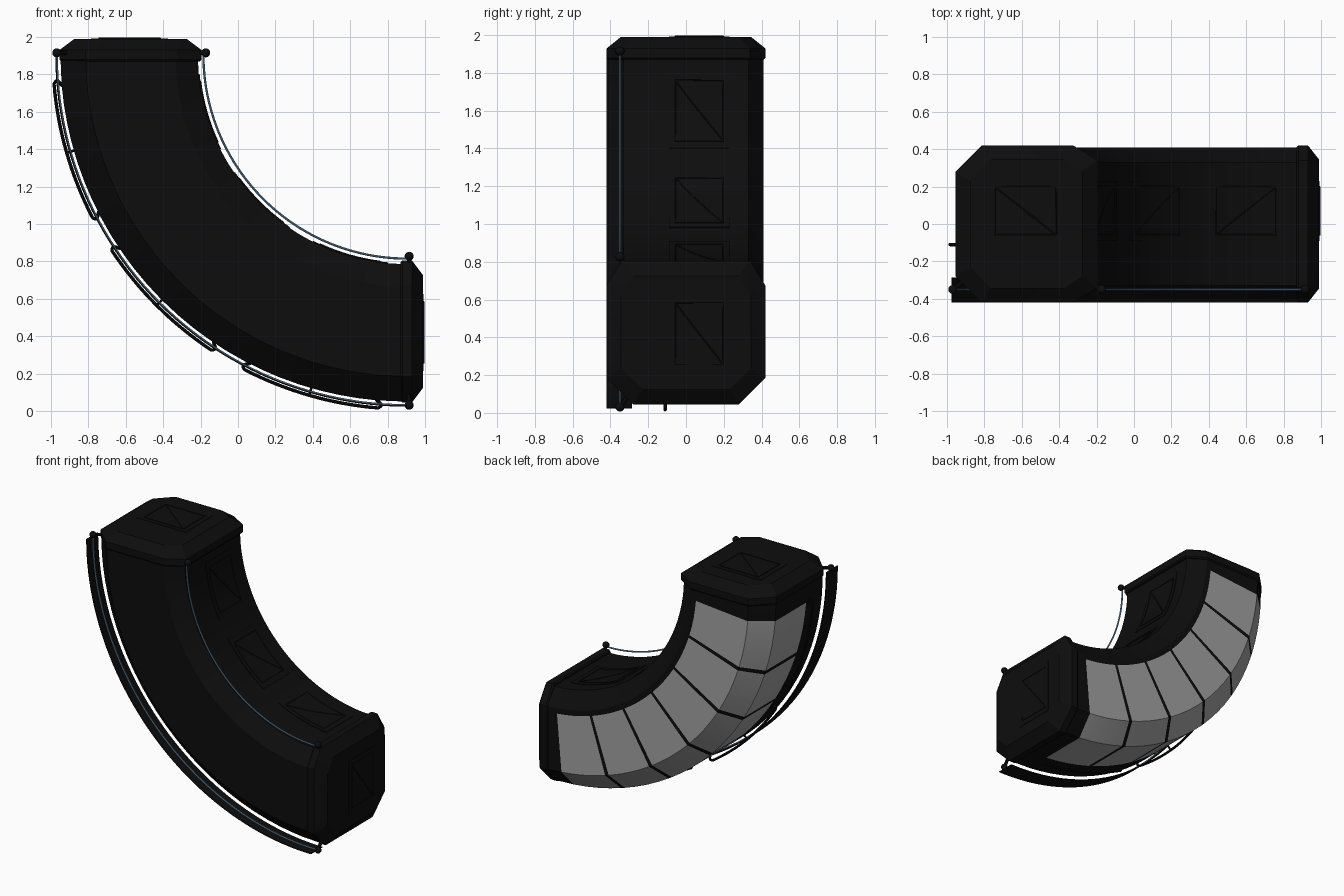
import bpy, bmesh, math
from mathutils import Vector

old = bpy.data.objects.get("Cube")
if old:
    bpy.data.objects.remove(old, do_unlink=True)


def material(name, rgb):
    m = bpy.data.materials.new(name)
    m.use_nodes = True
    m.diffuse_color = (*rgb, 1)
    m.node_tree.nodes["Principled BSDF"].inputs["Base Color"].default_value = (*rgb, 1)
    return m


BLACK = material("hull_black", (0.004, 0.004, 0.004))
GREY = material("window_grey", (0.36, 0.36, 0.36))
BLUE = material("rail_blue", (0.14, 0.30, 0.47))

CENTRE = 0.905, 1.905      # bend centre in x and z


def bend(deg, r, y, along=0.0):
    """Point at an angle and radius of the bend, shifted along the tangent."""
    a = math.radians(deg)
    return Vector((CENTRE[0] - r * math.cos(a) + along * math.sin(a), y,
                   CENTRE[1] - r * math.sin(a) - along * math.cos(a)))


def smooth(ob, angle=20):
    bpy.ops.object.select_all(action='DESELECT')
    ob.select_set(True)
    bpy.context.view_layer.objects.active = ob
    bpy.ops.object.shade_smooth_by_angle(angle=math.radians(angle))


def loft(name, rings, mats, rule=None):
    """Skin closed rings of points, cap both ends, colour faces by rule."""
    bm = bmesh.new()
    vs = [[bm.verts.new(p) for p in ring] for ring in rings]
    n = len(rings[0])
    for i in range(len(vs) - 1):
        for j in range(n):
            k = (j + 1) % n
            f = bm.faces.new((vs[i][j], vs[i][k], vs[i + 1][k], vs[i + 1][j]))
            if rule:
                f.material_index = rule(i, j)
    bm.faces.new(vs[0])
    bm.faces.new(vs[-1])
    bmesh.ops.recalc_face_normals(bm, faces=bm.faces)
    me = bpy.data.meshes.new(name)
    bm.to_mesh(me)
    bm.free()
    for m in mats:
        me.materials.append(m)
    ob = bpy.data.objects.new(name, me)
    bpy.context.collection.objects.link(ob)
    smooth(ob)
    return ob


def tube(name, paths, radius, mat):
    """Round bars along one or more point paths."""
    cu = bpy.data.curves.new(name, 'CURVE')
    cu.dimensions = '3D'
    cu.bevel_depth = radius
    cu.bevel_resolution = 2
    cu.use_fill_caps = True
    for pts in paths:
        sp = cu.splines.new('POLY')
        sp.points.add(len(pts) - 1)
        for p, co in zip(sp.points, pts):
            p.co = (*co, 1)
    cu.materials.append(mat)
    ob = bpy.data.objects.new(name, cu)
    bpy.context.collection.objects.link(ob)
    bpy.ops.object.select_all(action='DESELECT')
    ob.select_set(True)
    bpy.context.view_layer.objects.active = ob
    bpy.ops.object.convert(target='MESH')
    smooth(bpy.context.object, 40)


def steps(a, b, n):
    return [a + (b - a) * i / n for i in range(n + 1)]


# Curved hull with six rows of windows on the back and outer sides
profile = [(1.12, -0.33), (1.12, 0.33), (1.24, 0.41), (1.28, 0.41), (1.715, 0.41),
           (1.855, 0.28), (1.855, -0.09), (1.855, -0.28), (1.72, -0.41), (1.24, -0.41)]
WINDOW_SIDES = (3, 4, 5)
angles, glazed = [0.0], []
for row in range(6):
    start = 4.5 + 13.5 * row
    angles += steps(start + 0.5, start + 13, 4)
    glazed += [0, 1, 1, 1, 1]
angles.append(90.0)
glazed.append(0)
loft("corridor_hull", [[bend(a, r, y) for r, y in profile] for a in angles],
     [BLACK, GREY], lambda i, j: int(glazed[i] and j in WINDOW_SIDES))

# Eight-sided end collars with sloping rims
collar = [(1.10, -0.34), (1.10, 0.34), (1.23, 0.42), (1.72, 0.42),
          (1.86, 0.28), (1.86, -0.28), (1.72, -0.42), (1.23, -0.42)]


def collar_ring(deg, sign, along, scale_r, scale_y):
    return [bend(deg, 1.48 + (r - 1.48) * scale_r, y * scale_y, sign * along)
            for r, y in collar]


ENDS = (("upper", 0, -1), ("lower", 90, 1))
for label, deg, sign in ENDS:
    loft(label + "_end_collar",
         [collar_ring(deg, sign, t, sr, sy) for t, sr, sy in
          ((-0.035, 0.98, 0.98), (-0.025, 1, 1), (0.025, 1, 1), (0.085, 0.79, 0.82))],
         [BLACK])


# Raised hatch plates with a border and a diagonal rib
def hatch(name, place):
    def ring(u):
        return [place(u, 0, 0), place(u, 1, 0), place(u, 1, 1), place(u, 0, 1)]

    loft(name + "_plate", [ring(u) for u in steps(0, 1, 8)], [BLACK])
    border = ([place(u, 0.1, 1) for u in steps(0.1, 0.9, 8)]
              + [place(u, 0.9, 1) for u in steps(0.9, 0.1, 8)] + [place(0.1, 0.1, 1)])
    rib = [place(u, u, 1) for u in steps(0.1, 0.9, 8)]
    tube(name + "_ribs", [border, rib], 0.004, BLACK)


def across(v):
    return -0.09 + 0.32 * v


for label, deg, sign in ENDS:
    hatch(label + "_end_hatch", lambda u, v, h, d=deg, s=sign:
          bend(d, 1.28 + 0.41 * u, across(v), s * (0.08 + 0.008 * h)))

SPANS = ((4.3, 27.8), (33.2, 56.8), (62.2, 85.7))
for i, (a, b) in enumerate(SPANS):
    hatch(f"inner_hatch_{i + 1}", lambda u, v, h, a=a, b=b:
          bend(a + 1 + (b - a - 2) * u, 1.125 - 0.01 * h, across(v)))

# Grab bars on the outer side, each with end feet and a middle strut
for i, (a, b) in enumerate(SPANS):
    bar = ([bend(a + 0.9, 1.85, -0.11), bend(a + 0.1, 1.87, -0.11), bend(a, 1.885, -0.11)]
           + [bend(t, 1.895, -0.11) for t in steps(a + 0.4, b - 0.4, 16)]
           + [bend(b, 1.885, -0.11), bend(b - 0.1, 1.87, -0.11), bend(b - 0.9, 1.85, -0.11)])
    mid = (a + b) / 2
    tube(f"grab_bar_{i + 1}", [bar], 0.009, BLACK)
    tube(f"grab_bar_strut_{i + 1}",
         [[bend(mid, 1.84, -0.11), bend(mid, 1.893, -0.11)]], 0.007, BLACK)

# Flat guard strip along the front outer corner
loft("guard_strip", [[bend(a, r, y) for r, y in
                      ((1.876, -0.42), (1.876, -0.285), (1.882, -0.285), (1.882, -0.42))]
                     for a in steps(0, 90, 48)], [BLACK])

# Blue guide rails with round end knobs on short posts
for label, r, foot in (("inner", 1.09, 1.16), ("outer", 1.874, 1.82)):
    tube(label + "_guide_rail", [[bend(a, r, -0.35) for a in steps(0, 90, 48)]], 0.006, BLUE)
    for end, deg, sign in ENDS:
        tip = bend(deg, r + (-0.012 if label == "inner" else 0.0), -0.35, sign * 0.01)
        tube(f"{label}_rail_post_{end}", [[bend(deg, foot, -0.31, sign * 0.01), tip]], 0.012, BLACK)
        bpy.ops.mesh.primitive_uv_sphere_add(segments=16, ring_count=10, radius=0.024, location=tip)
        knob = bpy.context.object
        knob.name = f"{label}_rail_knob_{end}"
        knob.data.materials.append(BLACK)
        smooth(knob, 60)
